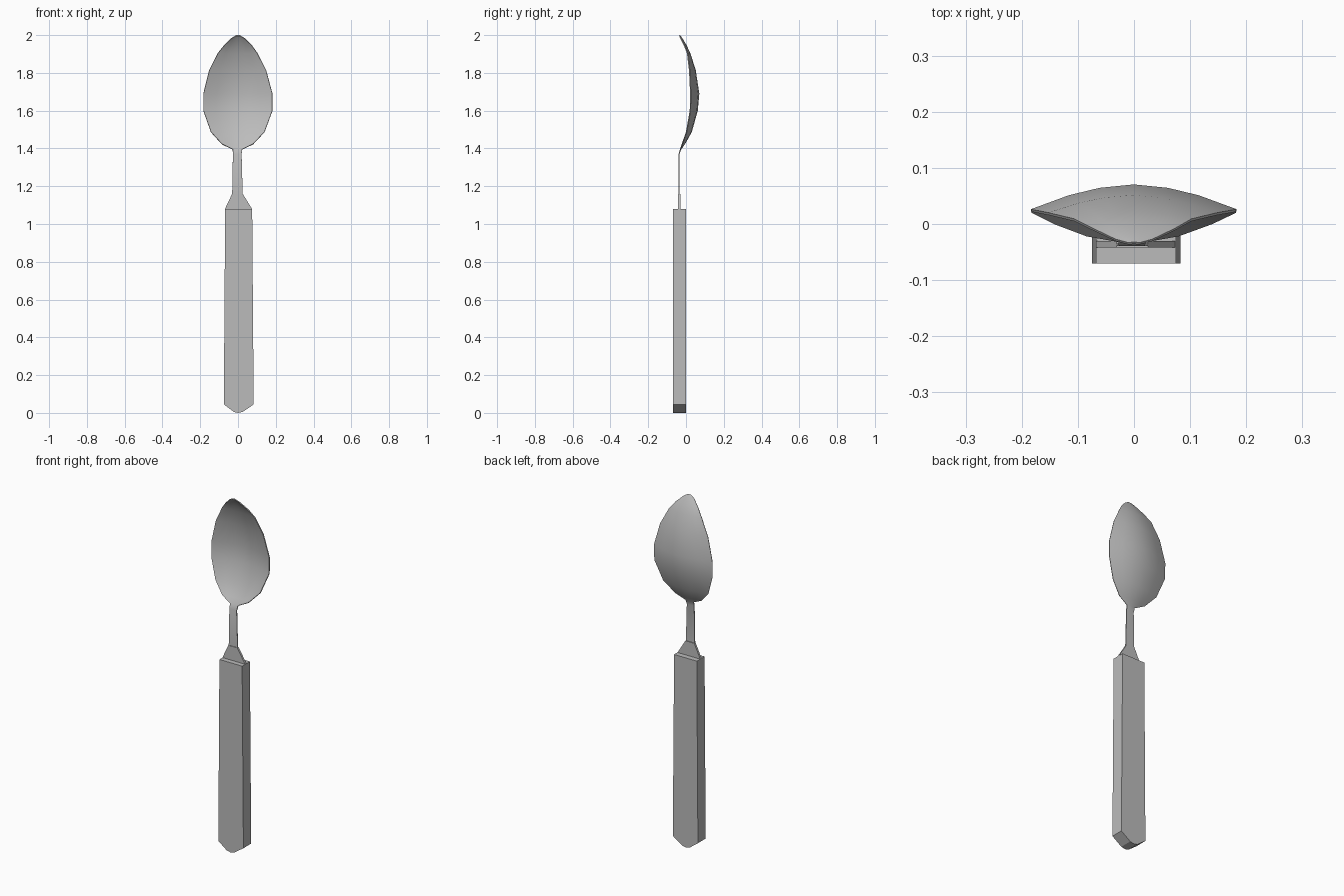
import bpy, bmesh, math

cube = bpy.data.objects.get("Cube")
if cube:
    bpy.data.objects.remove(cube, do_unlink=True)

steel = bpy.data.materials.new("steel_grey")
steel.use_nodes = True
GREY = (0.5, 0.5, 0.5, 1)
steel.diffuse_color = GREY
steel.node_tree.nodes["Principled BSDF"].inputs["Base Color"].default_value = GREY


def finish(name, bm):
    bmesh.ops.recalc_face_normals(bm, faces=bm.faces)
    mesh = bpy.data.meshes.new(name)
    bm.to_mesh(mesh)
    bm.free()
    mesh.materials.append(steel)
    obj = bpy.data.objects.new(name, mesh)
    bpy.context.collection.objects.link(obj)
    return obj


def slab(name, outline, y0, y1):
    """Extrude an x-z outline from y0 to y1."""
    bm = bmesh.new()
    front = bm.faces.new([bm.verts.new((x, y0, z)) for x, z in outline])
    new = bmesh.ops.extrude_face_region(bm, geom=[front])["geom"]
    verts = [v for v in new if isinstance(v, bmesh.types.BMVert)]
    bmesh.ops.translate(bm, verts=verts, vec=(0, y1 - y0, 0))
    return finish(name, bm)


# Handle: slightly tapered bar with a blunt pointed butt
slab("handle", [(-0.068, 1.08), (-0.075, 0.045), (-0.022, 0.005), (0, 0),
                (0.025, 0.005), (0.083, 0.045), (0.075, 1.08)], -0.07, 0.0)

# Collar: flared plate between handle and neck
slab("collar", [(-0.068, 1.07), (0.073, 1.07), (0.073, 1.082), (0.025, 1.16),
                (-0.031, 1.16), (-0.068, 1.082)], -0.042, -0.03)

# Neck and bowl: stations of height, left edge, right edge, rim y, centre y
stations = [
    (1.15, -0.031, 0.025, -0.037, -0.037),
    (1.37, -0.027, 0.019, -0.037, -0.037),
    (1.395, -0.028, 0.022, -0.030, -0.028),
    (1.423, -0.085, 0.080, -0.020, -0.008),
    (1.487, -0.143, 0.140, 0.002, 0.028),
    (1.60, -0.183, 0.182, 0.022, 0.060),
    (1.69, -0.183, 0.182, 0.024, 0.068),
    (1.815, -0.152, 0.148, 0.018, 0.049),
    (1.905, -0.106, 0.102, 0.007, 0.020),
    (1.947, -0.072, 0.072, -0.010, 0.000),
    (1.985, -0.032, 0.032, -0.029, -0.023),
    (1.998, -0.009, 0.009, -0.035, -0.034),
]
across = [-1, -0.63, -0.33, 0, 0.33, 0.63, 1]
bm = bmesh.new()
rows = []
for z, left, right, rim, centre in stations:
    mid, half = (left + right) / 2, (right - left) / 2
    rows.append([bm.verts.new((mid + half * t,
                               centre + (rim - centre) * abs(t) ** 1.8, z))
                 for t in across])
for a, b in zip(rows, rows[1:]):
    for i in range(len(across) - 1):
        bm.faces.new((a[i], a[i + 1], b[i + 1], b[i]))
bowl = finish("bowl_and_neck", bm)
shell = bowl.modifiers.new("thickness", "SOLIDIFY")
shell.thickness = 0.005
shell.offset = 0

# Smooth bowl with a crisp rim
bpy.ops.object.select_all(action="DESELECT")
bowl.select_set(True)
bpy.context.view_layer.objects.active = bowl
bpy.ops.object.modifier_apply(modifier="thickness")
bpy.ops.object.shade_smooth_by_angle(angle=math.radians(40))
